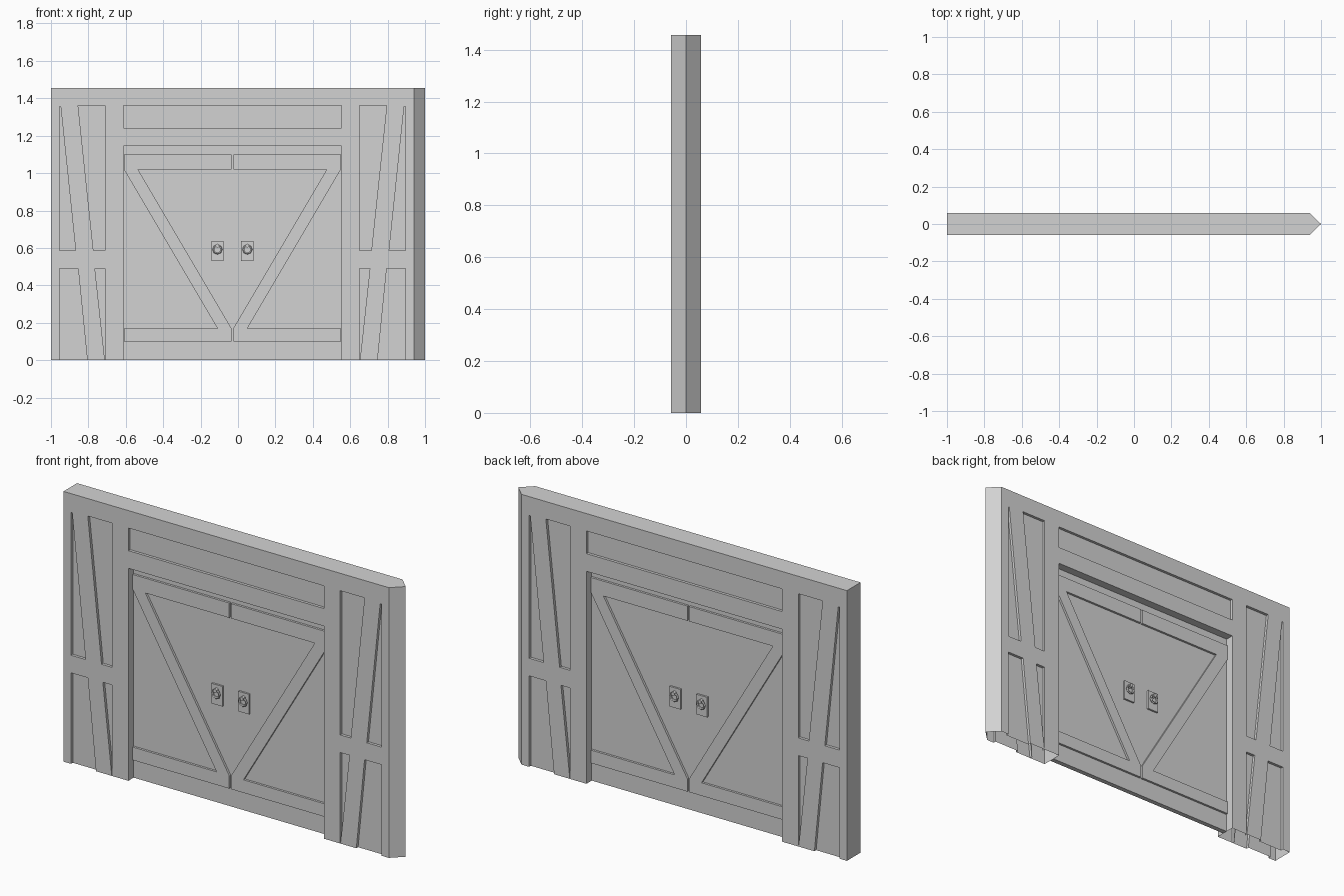
import bpy, bmesh, math
from mathutils import Matrix

if "Cube" in bpy.data.objects:
    bpy.data.objects.remove(bpy.data.objects["Cube"])

CX = -0.03      # symmetry line of the gate
HALF = 0.058    # half thickness of the wall
DOOR = 0.013    # half thickness of the door leaves
TOP = 1.456

stone = bpy.data.materials.new("plain_grey")
stone.diffuse_color = (0.65, 0.65, 0.65, 1)
stone.use_nodes = True
stone.node_tree.nodes["Principled BSDF"].inputs["Base Color"].default_value = stone.diffuse_color


def finish(bm, name):
    bmesh.ops.recalc_face_normals(bm, faces=bm.faces)
    me = bpy.data.meshes.new(name)
    bm.to_mesh(me)
    bm.free()
    me.materials.append(stone)
    ob = bpy.data.objects.new(name, me)
    bpy.context.collection.objects.link(ob)
    return ob


def prism(bm, pts, y0, y1, sx=1, sy=1):
    """Extrude an outline (u = offset from the gate centre, z) along y."""
    a = [bm.verts.new((CX + sx * u, sy * y0, z)) for u, z in pts]
    b = [bm.verts.new((CX + sx * u, sy * y1, z)) for u, z in pts]
    bm.faces.new(a)
    bm.faces.new(b[::-1])
    n = len(pts)
    for i in range(n):
        j = (i + 1) % n
        bm.faces.new((a[j], a[i], b[i], b[j]))


def rect(u0, u1, z0, z1):
    return [(u0, z0), (u1, z0), (u1, z1), (u0, z1)]


SIDES = [(sx, sy) for sx in (-1, 1) for sy in (-1, 1)]

# Wall body: plan outline with a pointed right end
bm = bmesh.new()
plan = [(-1, -HALF), (0.94, -HALF), (1, 0), (0.94, HALF), (-1, HALF)]
face = bm.faces.new([bm.verts.new((x, y, 0)) for x, y in plan])
ext = bmesh.ops.extrude_face_region(bm, geom=[face])
bmesh.ops.translate(bm, vec=(0, 0, TOP),
                    verts=[v for v in ext["geom"] if isinstance(v, bmesh.types.BMVert)])
wall = finish(bm, "timber_wall")

# Cutters: gate opening, panel over the gate, panels between the post braces
bm = bmesh.new()
prism(bm, rect(-0.583, 0.583, -0.1, 1.145), -0.2, 0.2)
for sy in (-1, 1):
    prism(bm, rect(-0.583, 0.583, 1.24, 1.362), HALF - 0.015, 0.2, 1, sy)
panels = [
    [(0.925, 1.355), (0.918, 1.355), (0.838, 0.585), (0.925, 0.585)],
    [(0.825, 1.362), (0.68, 1.362), (0.68, 0.585), (0.743, 0.585)],
    [(0.925, 0.49), (0.825, 0.49), (0.771, -0.05), (0.925, -0.05)],
    [(0.735, 0.49), (0.68, 0.49), (0.68, 0.0), (0.682, 0.0)],
]
for sx, sy in SIDES:
    for p in panels:
        prism(bm, p, HALF - 0.015, 0.2, sx, sy)
cutter = finish(bm, "cutter")
cutter.hide_render = True
mod = wall.modifiers.new("recesses", "BOOLEAN")
mod.operation = "DIFFERENCE"
mod.solver = "EXACT"
mod.object = cutter
bpy.context.view_layer.update()
wall_eval = wall.evaluated_get(bpy.context.evaluated_depsgraph_get())
cut_mesh = bpy.data.meshes.new_from_object(wall_eval)
wall.modifiers.clear()
wall.data = cut_mesh
bpy.data.objects.remove(cutter)

# The posts are hollow and open underneath
bm = bmesh.new()
bm.from_mesh(wall.data)
bmesh.ops.delete(bm, geom=[f for f in bm.faces if max(v.co.z for v in f.verts) < 0.002],
                 context="FACES")
bm.to_mesh(wall.data)
bm.free()

# Door leaves
bm = bmesh.new()
prism(bm, rect(-0.583, 0.583, 0, 1.145), -DOOR, DOOR)
finish(bm, "door_leaves")

# Rails and diagonal brace on each leaf, both faces
z_brace = [(0.58, 1.10), (0.005, 1.10), (0.005, 1.02), (0.505, 1.02), (0.005, 0.17),
           (0.005, 0.10), (0.58, 0.10), (0.58, 0.17), (0.08, 0.17), (0.58, 1.02)]
bm = bmesh.new()
for sx, sy in SIDES:
    # top rail, bottom rail and diagonal share one plane and only meet at edges
    prism(bm, rect(0.005, 0.58, 1.02, 1.10), DOOR, DOOR + 0.012, sx, sy)
    prism(bm, rect(0.005, 0.58, 0.10, 0.17), DOOR, DOOR + 0.012, sx, sy)
    prism(bm, [z_brace[9], z_brace[8], z_brace[4], z_brace[3]],
          DOOR, DOOR + 0.012, sx, sy)
finish(bm, "door_braces")

# Handle plates
bm = bmesh.new()
for sx, sy in SIDES:
    prism(bm, rect(0.047, 0.112, 0.53, 0.638), DOOR, DOOR + 0.01, sx, sy)
finish(bm, "handle_plates")

# Knobs and pull rings
HU, HZ = 0.08, 0.592


def ring(bm, cx, cy, cz, big, small, n=8, m=5):
    rows = []
    for i in range(n):
        a = 2 * math.pi * i / n
        row = []
        for j in range(m):
            b = 2 * math.pi * j / m
            r = big + small * math.cos(b)
            row.append(bm.verts.new((cx + r * math.cos(a), cy + small * math.sin(b),
                                     cz + r * math.sin(a))))
        rows.append(row)
    for i in range(n):
        p, q = rows[i], rows[(i + 1) % n]
        for j in range(m):
            k = (j + 1) % m
            bm.faces.new((p[j], p[k], q[k], q[j]))


bm = bmesh.new()
for sx, sy in SIDES:
    ring(bm, CX + sx * HU, sy * (DOOR + 0.017), HZ, 0.021, 0.006)
finish(bm, "pull_rings")

bm = bmesh.new()
for sx, sy in SIDES:
    spin = Matrix.Translation((CX + sx * HU, sy * (DOOR + 0.018), HZ + 0.02))
    bmesh.ops.create_cone(bm, cap_ends=True, segments=6, radius1=0.011, radius2=0.011,
                          depth=0.02, matrix=spin @ Matrix.Rotation(math.pi / 2, 4, "X"))
finish(bm, "ring_knobs")
